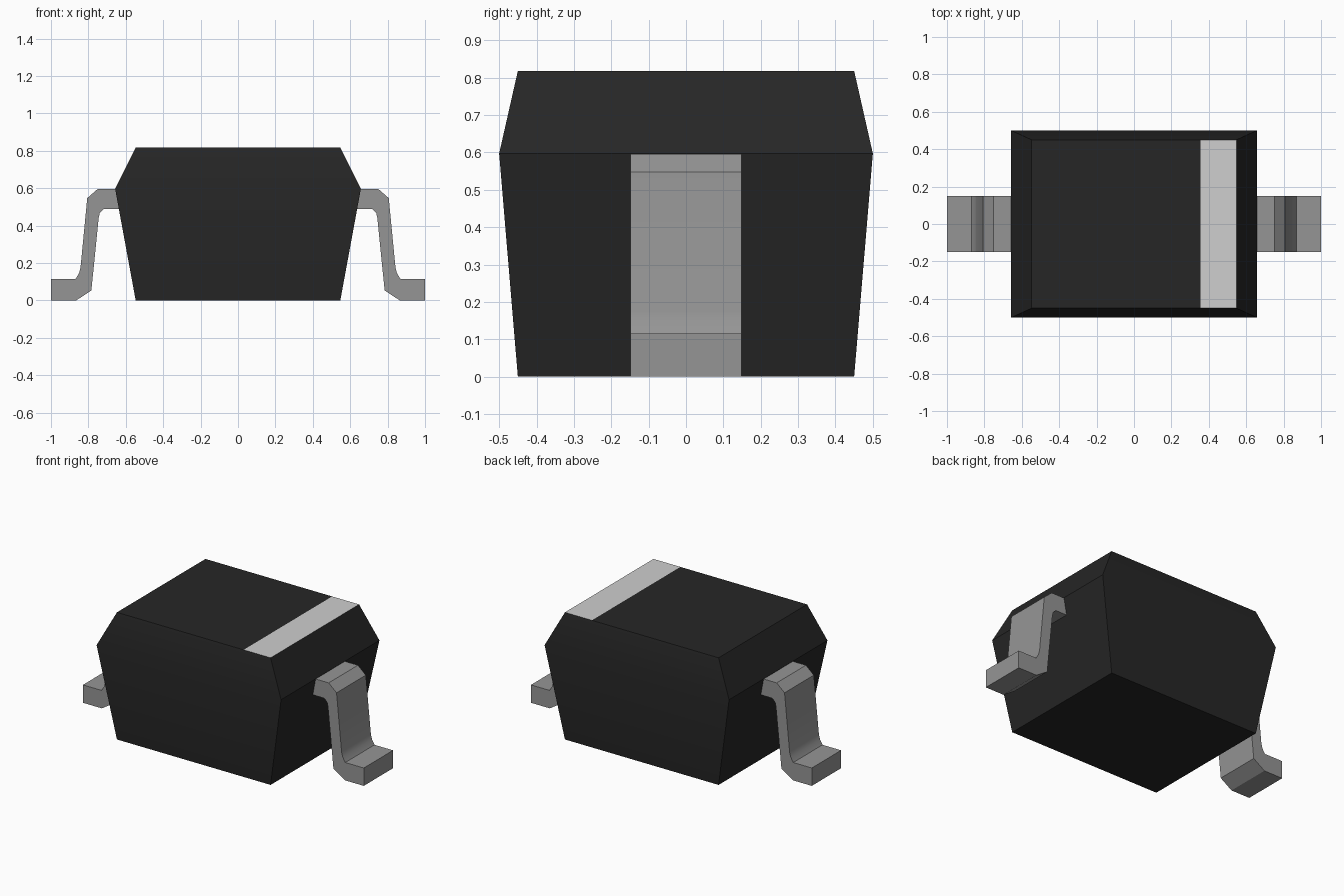
import bpy, bmesh, math

cube = bpy.data.objects.get("Cube")
if cube:
    bpy.data.objects.remove(cube, do_unlink=True)


def material(name, v):
    m = bpy.data.materials.new(name)
    m.use_nodes = True
    m.diffuse_color = (v, v, v, 1)
    bsdf = next(n for n in m.node_tree.nodes if n.type == 'BSDF_PRINCIPLED')
    bsdf.inputs["Base Color"].default_value = (v, v, v, 1)
    return m


BLACK = material("black plastic", 0.0194)
MARK = material("light grey mark", 0.62)
METAL = material("grey metal", 0.30)


def finish(bm, name, mats):
    bmesh.ops.recalc_face_normals(bm, faces=bm.faces[:])
    mesh = bpy.data.meshes.new(name)
    bm.to_mesh(mesh)
    bm.free()
    for m in mats:
        mesh.materials.append(m)
    ob = bpy.data.objects.new(name, mesh)
    bpy.context.collection.objects.link(ob)
    bpy.ops.object.select_all(action='DESELECT')
    ob.select_set(True)
    bpy.context.view_layer.objects.active = ob
    bpy.ops.object.shade_smooth_by_angle(angle=math.radians(30))
    return ob


# Body: three stacked rectangles, widest at the parting line
bm = bmesh.new()
rings = []
for hx, hy, z in ((0.547, 0.45, 0), (0.657, 0.5, 0.597), (0.547, 0.45, 0.818)):
    rings.append([bm.verts.new((sx * hx, sy * hy, z))
                  for sx, sy in ((-1, -1), (1, -1), (1, 1), (-1, 1))])
for low, high in zip(rings, rings[1:]):
    for i in range(4):
        j = (i + 1) % 4
        bm.faces.new((low[i], low[j], high[j], high[i]))
bm.faces.new(rings[0][::-1])
top = bm.faces.new(rings[2])

# Polarity band: cut across the top face
bmesh.ops.bisect_plane(bm, geom=[top] + top.edges[:] + top.verts[:],
                       plane_co=(0.355, 0, 0), plane_no=(1, 0, 0))
bm.normal_update()
for f in bm.faces:
    c = f.calc_center_median()
    if abs(f.normal.z) > 0.99 and c.z > 0.8 and c.x > 0.355:
        f.material_index = 1
finish(bm, "body", (BLACK, MARK))

# Leads: bent strip profile in x-z, extruded across y
PROFILE = ((0.60, 0.596), (0.75, 0.596), (0.806, 0.547), (0.842, 0.175),
           (0.850, 0.145), (0.868, 0.115), (1.0, 0.115), (1.0, 0),
           (0.865, 0), (0.784, 0.053), (0.745, 0.44), (0.739, 0.468),
           (0.718, 0.489), (0.60, 0.489))
for name, side in (("left_lead", 1), ("right_lead", -1)):
    bm = bmesh.new()
    face = bm.faces.new([bm.verts.new((side * x, -0.149, z)) for x, z in PROFILE])
    out = bmesh.ops.extrude_face_region(bm, geom=[face])
    bmesh.ops.translate(bm, vec=(0, 0.298, 0),
                        verts=[g for g in out["geom"] if isinstance(g, bmesh.types.BMVert)])
    finish(bm, name, (METAL,))
